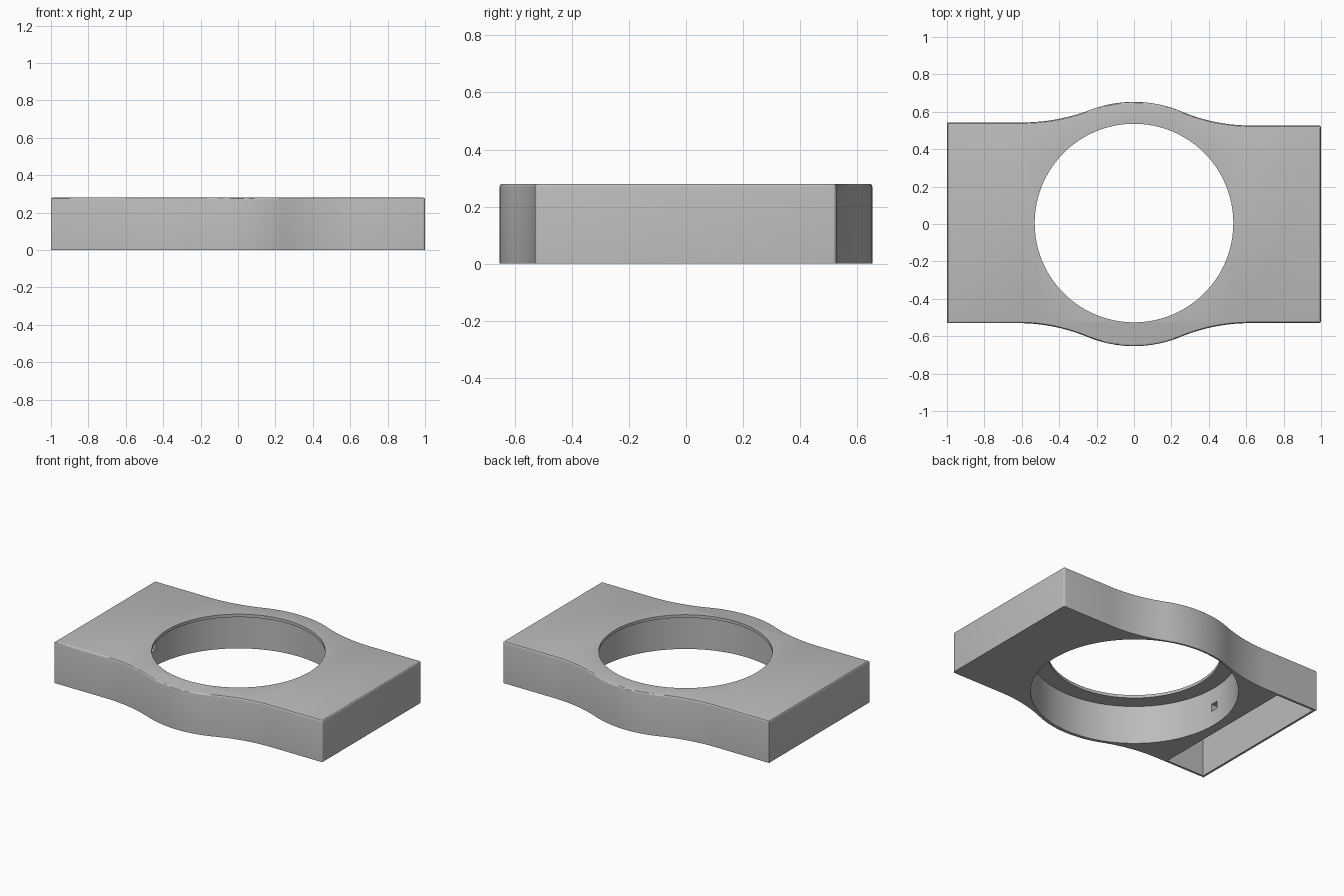
import bpy, bmesh, math

if "Cube" in bpy.data.objects:
    bpy.data.objects.remove(bpy.data.objects["Cube"])

HEIGHT, ROOF = 0.28, 0.26      # overall height, underside of the thin top skin
BULGE = 0.653                  # radius of the rounded middle
HOLE_Y = 0.005

grey = bpy.data.materials.new("plain grey")
grey.diffuse_color = (0.5, 0.5, 0.5, 1)
grey.use_nodes = True
grey.node_tree.nodes["Principled BSDF"].inputs["Base Color"].default_value = grey.diffuse_color


def arc(cx, cy, r, a0, a1, n):
    return [(cx + r * math.cos(a0 + (a1 - a0) * i / n),
             cy + r * math.sin(a0 + (a1 - a0) * i / n)) for i in range(n + 1)]


def quarter(edge_y, flat_x):
    """Outline from the flat edge, through a concave blend, to the middle of the bulge."""
    r = (flat_x**2 + edge_y**2 - BULGE**2) / (2 * (BULGE - edge_y))
    cy = edge_y + r
    a = math.atan2(cy, flat_x)             # direction of the tangent point
    blend = arc(flat_x, cy, r, -math.pi / 2, a - math.pi, 14)
    crown = arc(0, 0, BULGE, a, math.pi / 2, 10)
    return blend + crown[1:]


def finish(bm, name):
    bmesh.ops.recalc_face_normals(bm, faces=bm.faces)
    me = bpy.data.meshes.new(name)
    bm.to_mesh(me)
    bm.free()
    me.materials.append(grey)
    ob = bpy.data.objects.new(name, me)
    bpy.context.collection.objects.link(ob)
    return ob


def cylinder(name, r, z0, z1):
    bpy.ops.mesh.primitive_cylinder_add(vertices=96, radius=r, depth=z1 - z0,
                                        location=(0, HOLE_Y, (z0 + z1) / 2))
    bpy.context.object.name = name
    return bpy.context.object


def box(name, lo, hi):
    bpy.ops.mesh.primitive_cube_add(size=1, location=[(a + b) / 2 for a, b in zip(lo, hi)])
    ob = bpy.context.object
    ob.name = name
    ob.scale = [b - a for a, b in zip(lo, hi)]
    return ob


# Outline, counter-clockwise from the front right corner
br = quarter(0.527, 0.62)
bl = quarter(0.543, 0.60)
fr = quarter(0.53, 0.62)
c = 0.012                      # rounding of the right-hand corners
outline = arc(1 - c, -0.53 + c, c, -math.pi / 2, 0, 4)
outline += arc(1 - c, 0.527 - c, c, 0, math.pi / 2, 4)
outline += br
outline += [(-x, y) for x, y in reversed(bl[:-1])]
outline += [(-1, 0.543), (-1, -0.53)]
outline += [(-x, -y) for x, y in fr]
outline += [(x, -y) for x, y in reversed(fr[:-1])]

# Body: extruded outline with a rounded upper rim
bm = bmesh.new()
base = bm.faces.new([bm.verts.new((x, y, 0)) for x, y in outline])
top = bmesh.ops.extrude_face_region(bm, geom=[base], use_keep_orig=True)["geom"]
bmesh.ops.translate(bm, vec=(0, 0, HEIGHT),
                    verts=[g for g in top if isinstance(g, bmesh.types.BMVert)])
bmesh.ops.recalc_face_normals(bm, faces=bm.faces)
rim = [e for e in bm.edges if all(v.co.z > HEIGHT - 1e-4 for v in e.verts)]
bmesh.ops.bevel(bm, geom=rim, offset=0.011, segments=3, profile=0.5, affect='EDGES')
body = finish(bm, "mounting_plate")

# Openings: top hole, wider recess below, end pocket, small square port between them
cutters = [
    cylinder("recess_cutter", 0.636, -0.1, ROOF),
    cylinder("hole_cutter", 0.531, 0.2, 0.4),
    box("pocket_cutter", (-0.985, -0.515, -0.1), (-0.70, 0.528, ROOF)),
    box("port_cutter", (-0.75, -0.02, 0.105), (-0.60, 0.035, 0.155)),
]
for cutter in cutters:
    mod = body.modifiers.new(cutter.name, 'BOOLEAN')
    mod.operation, mod.solver, mod.object = 'DIFFERENCE', 'EXACT', cutter
bpy.ops.object.select_all(action='DESELECT')
body.select_set(True)
bpy.context.view_layer.objects.active = body
for mod in list(body.modifiers):
    bpy.ops.object.modifier_apply(modifier=mod.name)
for cutter in cutters:
    bpy.data.objects.remove(cutter)

bpy.ops.object.shade_smooth_by_angle(angle=math.radians(30))
